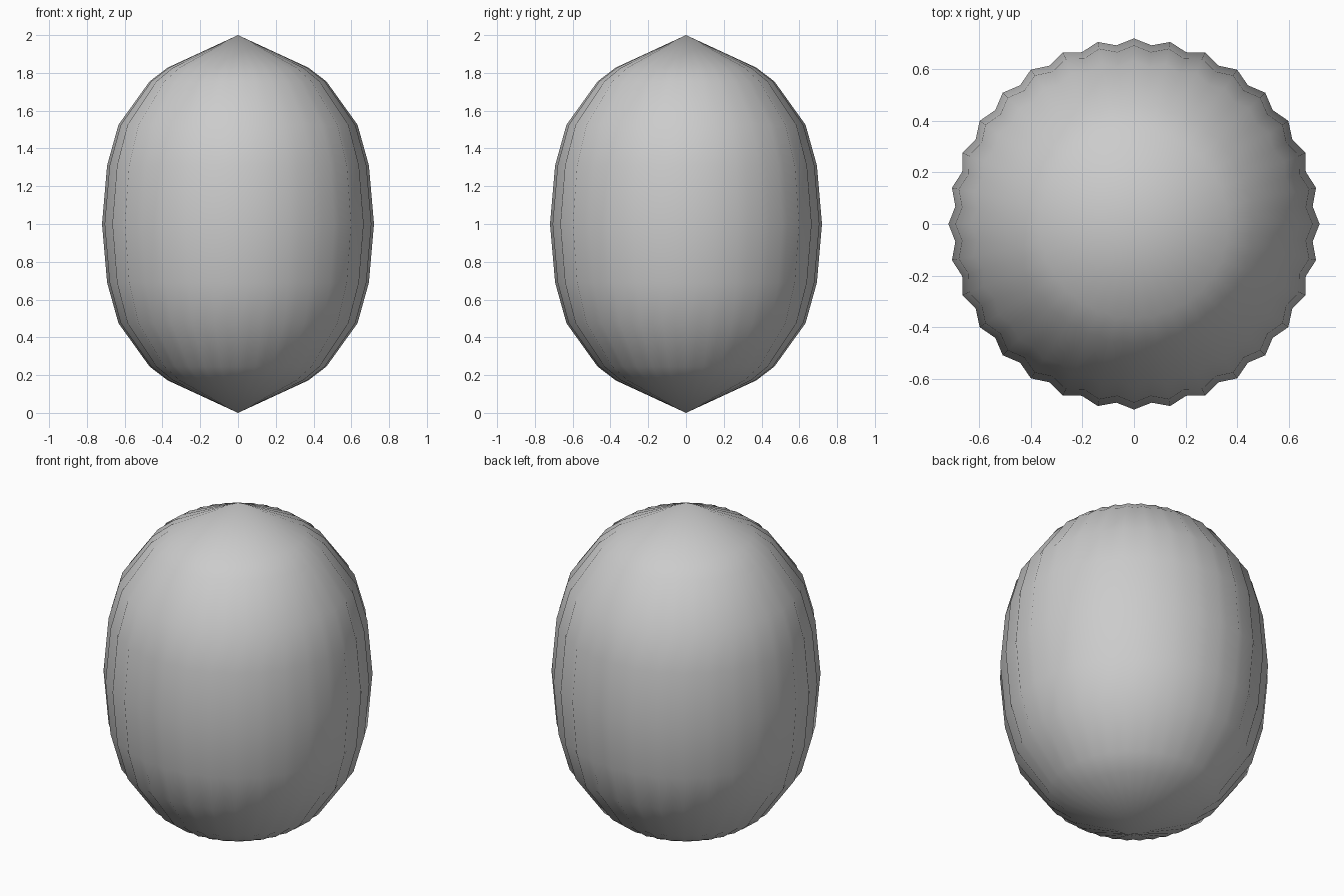
import bpy, bmesh, math

if "Cube" in bpy.data.objects:
    bpy.data.objects.remove(bpy.data.objects["Cube"])

# Ridge profile (radius, height above the middle), mirrored below
half = [(0.72, 0.0), (0.693, 0.31), (0.633, 0.525), (0.468, 0.755), (0.372, 0.828)]
profile = [(r, 1 - h) for r, h in reversed(half[1:])] + [(r, 1 + h) for r, h in half]
RIBS = 32
GROOVE = 0.967

bm = bmesh.new()
n = RIBS * 2

# Ribbed rings: even vertices are ridges, odd ones are grooves
rings = []
for r, z in profile:
    ring = []
    for i in range(n):
        a = 2 * math.pi * i / n
        k = r * (GROOVE if i % 2 else 1)
        ring.append(bm.verts.new((k * math.cos(a), k * math.sin(a), z)))
    rings.append(ring)

# Side walls
for lo, hi in zip(rings, rings[1:]):
    for i in range(n):
        j = (i + 1) % n
        bm.faces.new((lo[i], lo[j], hi[j], hi[i]))

# Pointed ends
bottom, top = bm.verts.new((0, 0, 0)), bm.verts.new((0, 0, 2))
for i in range(n):
    j = (i + 1) % n
    bm.faces.new((bottom, rings[0][j], rings[0][i]))
    bm.faces.new((top, rings[-1][i], rings[-1][j]))

for f in bm.faces:
    f.smooth = True
mesh = bpy.data.meshes.new("ribbed_body")
bm.to_mesh(mesh)
bm.free()
body = bpy.data.objects.new("ribbed_body", mesh)
bpy.context.collection.objects.link(body)
